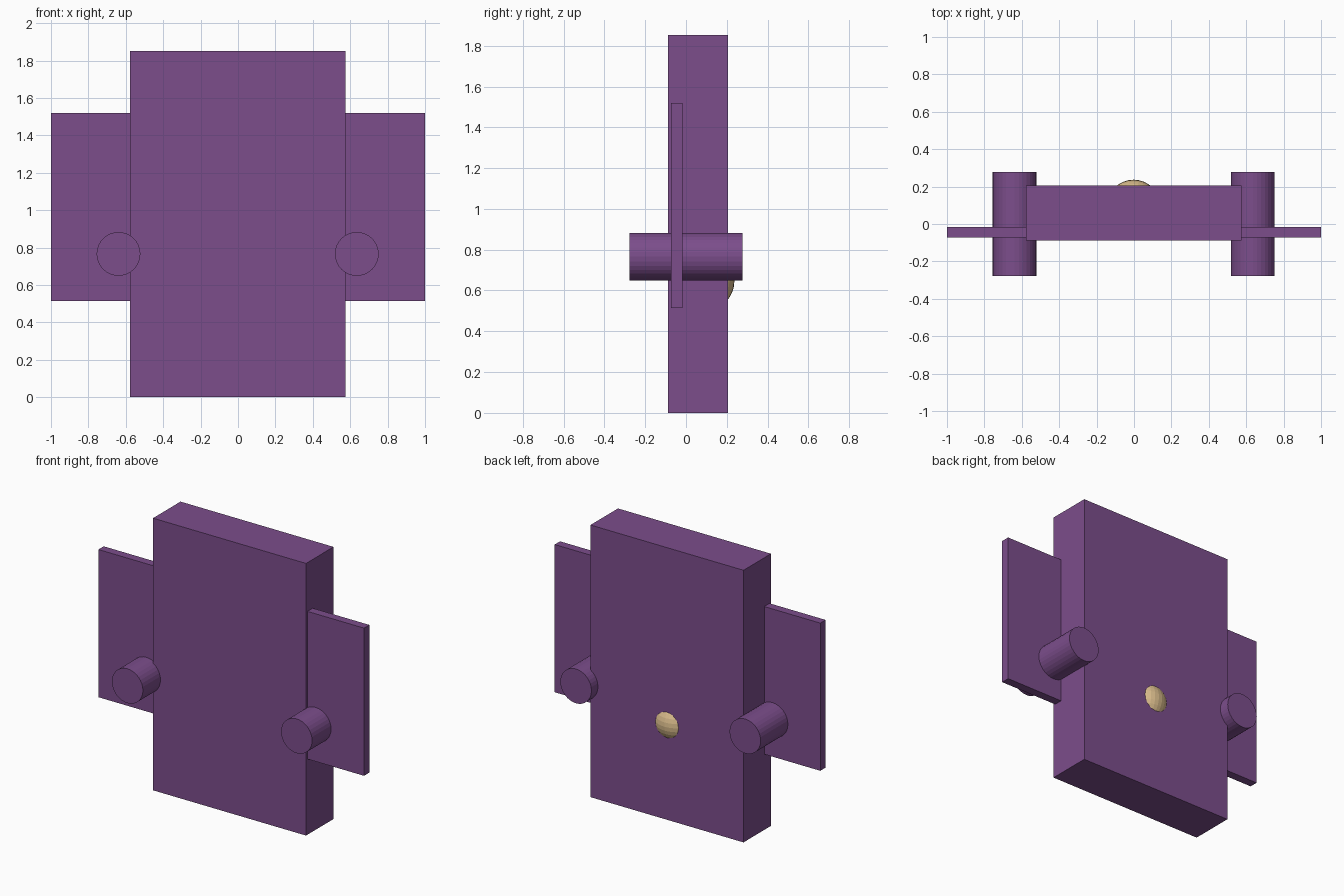
import bpy
from math import radians

if "Cube" in bpy.data.objects:
    bpy.data.objects.remove(bpy.data.objects["Cube"])

CX = -0.002  # body sits a hair off centre


def material(name, color):
    m = bpy.data.materials.new(name)
    m.diffuse_color = color
    m.use_nodes = True
    m.node_tree.nodes["Principled BSDF"].inputs["Base Color"].default_value = m.diffuse_color
    return m


purple = material("purple", (0.20, 0.075, 0.26, 1))
tan = material("tan", (0.72, 0.52, 0.27, 1))


def finish(name, mat):
    ob = bpy.context.object
    ob.name = name
    ob.data.materials.append(mat)
    return ob


def box(name, lo, hi, mat):
    mid = [(a + b) / 2 for a, b in zip(lo, hi)]
    bpy.ops.mesh.primitive_cube_add(size=1, location=mid)
    ob = finish(name, mat)
    ob.scale = [b - a for a, b in zip(lo, hi)]
    bpy.ops.object.transform_apply(location=False, rotation=False, scale=True)
    return ob


# Main slab
box("body", (CX - 0.576, -0.088, 0), (CX + 0.576, 0.207, 1.852), purple)

for side, s in (("left", -1), ("right", 1)):
    # Thin side panel, slightly embedded in the slab
    xs = sorted((s * 0.56, s * 1.0))
    box(side + "_panel", (xs[0], -0.073, 0.515), (xs[1], -0.016, 1.52), purple)
    # Peg running front to back through the panel
    bpy.ops.mesh.primitive_cylinder_add(
        vertices=32, radius=0.117, depth=0.554,
        location=(CX + s * 0.637, 0, 0.766), rotation=(radians(90), 0, 0))
    finish(side + "_peg", purple)

# Ball set into the back face, only its cap showing
bpy.ops.mesh.primitive_uv_sphere_add(
    segments=32, ring_count=16, radius=0.143, location=(CX, 0.094, 0.645))
finish("back_knob", tan)
